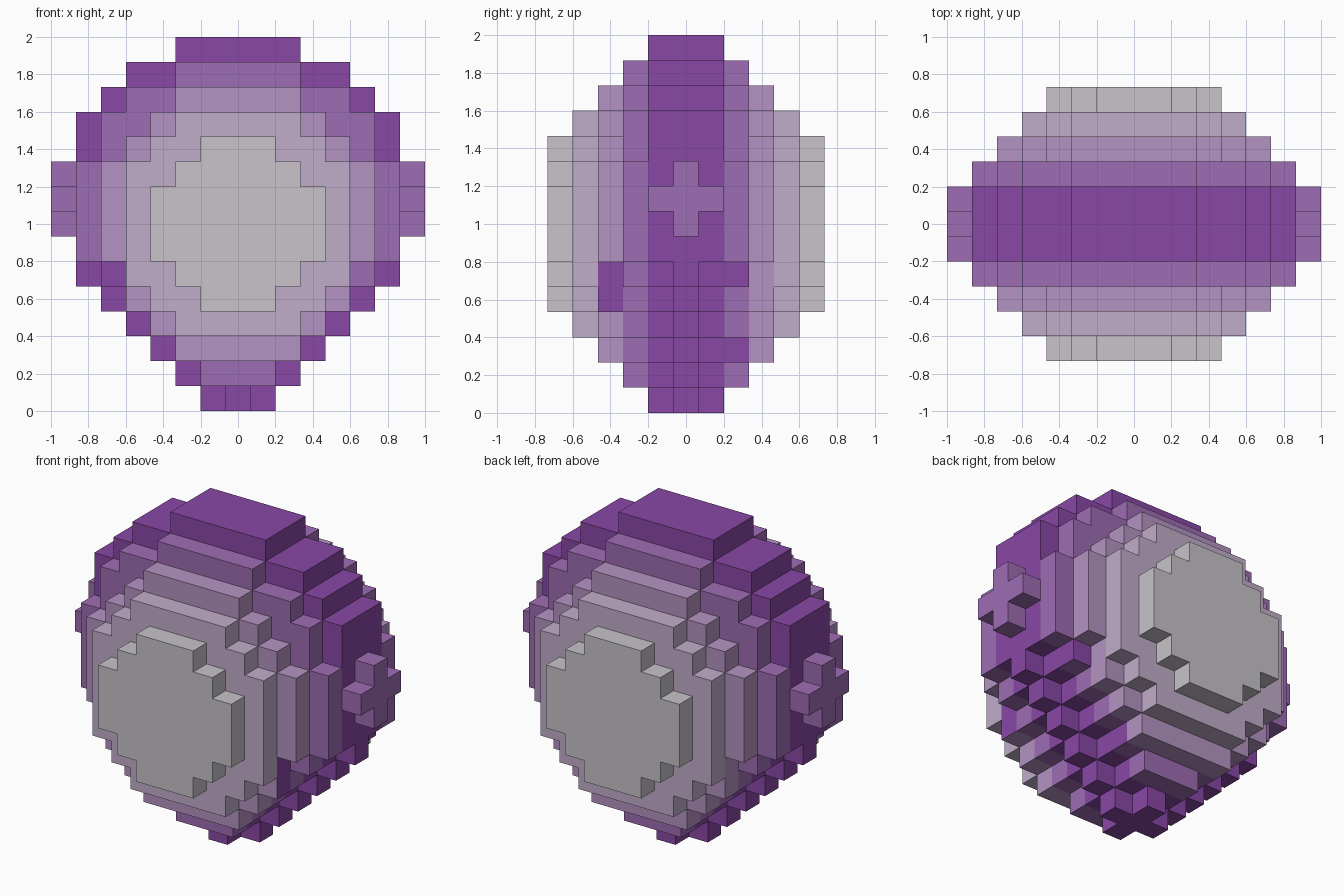
import bpy, bmesh
from mathutils import Vector

if "Cube" in bpy.data.objects:
    bpy.data.objects.remove(bpy.data.objects["Cube"])

U = 2 / 15  # one block


def material(name, rgb):
    lin = [c / 12.92 if c <= 0.04045 else ((c + 0.055) / 1.055) ** 2.4 for c in (v / 255 for v in rgb)]
    m = bpy.data.materials.new(name)
    m.diffuse_color = (*lin, 1)
    m.use_nodes = True
    m.node_tree.nodes["Principled BSDF"].inputs["Base Color"].default_value = m.diffuse_color
    return m


MATS = [material("deep purple", (137, 72, 166)), material("mid purple", (158, 109, 180)),
        material("light purple", (180, 148, 194)), material("pale lilac", (193, 174, 202)),
        material("warm grey", (200, 196, 202))]
DEEP, MID, LIGHT, PALE, GREY = range(5)

# Each slab: distance from the middle -> (lowest row, half width in blocks for each row upward)
SLABS = {
    0: (0, [1, 2, 3, 4, 5, 6, 6, 6, 6, 6, 6, 6, 5, 4, 2]),
    1: (0, [0, 1, 2, 3, 4, 5, 6, 6, 6, 6, 6, 6, 5, 4, 2]),
    2: (1, [1, 2, 3, 4, 5, 6, 6, 6, 6, 5, 5, 4, 2]),
    3: (2, [2, 3, 4, 4, 5, 5, 5, 5, 4, 3, 2]),
    4: (3, [2, 3, 4, 4, 4, 4, 4, 3, 2]),
    5: (4, [1, 2, 3, 3, 3, 2, 1]),
}
COLOUR = {0: DEEP, 1: DEEP, 2: MID, 3: LIGHT, 4: PALE, 5: GREY}
NAMES = ["core_band", "inner_shell", "middle_shell", "outer_shell", "face_plate"]

# Fill the block grid: cell -> (part name, colour)
cells = {}
for j in range(-5, 6):
    low, widths = SLABS[abs(j)]
    c = COLOUR[abs(j)]
    for k, w in enumerate(widths, low):
        for i in range(-w, w + 1):
            cells[i, j, k] = (NAMES[c], c)

# Plus-shaped side knobs
for side in (-7, 7):
    for j, k in ((0, 7), (0, 8), (0, 9), (-1, 8), (1, 8)):
        cells[side, j, k] = ("side_knobs", MID)


def face_colour(cell, d, base):
    """Deep purple patches on some lower stepped faces."""
    i, j, k = cell
    if d == (1, 0, 0) and (j, k) in ((-3, 4), (-3, 5), (2, 5), (2, 2)):
        return DEEP
    if d == (0, -1, 0) and i < 0 and (j, k) == (-2, 5):
        return DEEP
    if d == (0, 1, 0) and i > 1 and j == 2 and k <= 5:
        return DEEP
    return base


DIRS = [(1, 0, 0), (-1, 0, 0), (0, 1, 0), (0, -1, 0), (0, 0, 1), (0, 0, -1)]


def build(name):
    """Make one part from the outward faces of its blocks."""
    bm = bmesh.new()
    for cell, (part, base) in cells.items():
        if part != name:
            continue
        centre = Vector((cell[0], cell[1], cell[2] + 0.5))
        for d in DIRS:
            if tuple(a + b for a, b in zip(cell, d)) in cells:
                continue
            n = Vector(d)
            u = Vector((d[1], d[2], d[0]))
            v = n.cross(u)
            mid = centre + n / 2
            f = bm.faces.new([bm.verts.new((mid + (u * a + v * b) / 2) * U)
                              for a, b in ((-1, -1), (1, -1), (1, 1), (-1, 1))])
            f.material_index = face_colour(cell, d, base)
    bmesh.ops.remove_doubles(bm, verts=bm.verts, dist=1e-4)
    me = bpy.data.meshes.new(name)
    for m in MATS:
        me.materials.append(m)
    bm.to_mesh(me)
    bm.free()
    bpy.context.collection.objects.link(bpy.data.objects.new(name, me))


for part in NAMES + ["side_knobs"]:
    build(part)
